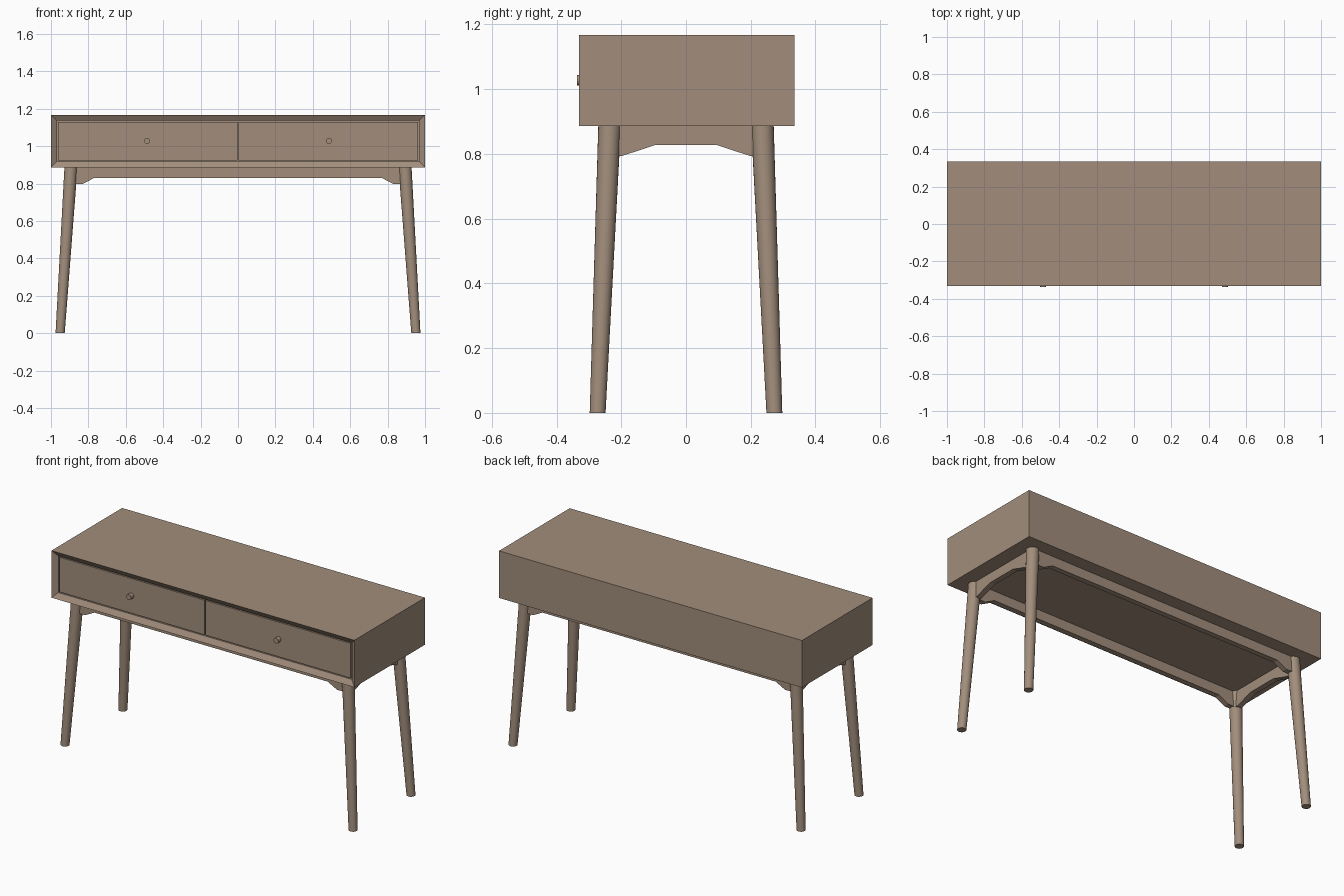
import bpy, bmesh
from mathutils import Matrix, Vector

if "Cube" in bpy.data.objects:
    bpy.data.objects.remove(bpy.data.objects["Cube"])

wood = bpy.data.materials.new("walnut_brown")
wood.diffuse_color = (0.36, 0.27, 0.2, 1)
wood.use_nodes = True
wood.node_tree.nodes["Principled BSDF"].inputs["Base Color"].default_value = wood.diffuse_color

FRONT, BACK = -0.331, 0.335
BOTTOM, TOP = 0.886, 1.167
RIM = 0.031        # width of the chamfered front frame
PANEL_Y = -0.311   # drawer front plane


def finish(bm, name, smooth=False):
    bmesh.ops.recalc_face_normals(bm, faces=bm.faces)
    mesh = bpy.data.meshes.new(name)
    bm.to_mesh(mesh)
    bm.free()
    mesh.materials.append(wood)
    obj = bpy.data.objects.new(name, mesh)
    bpy.context.collection.objects.link(obj)
    if smooth:
        bpy.context.view_layer.objects.active = obj
        obj.select_set(True)
        bpy.ops.object.shade_smooth_by_angle()
        obj.select_set(False)
    return obj


def box_bm(x0, x1, y0, y1, z0, z1):
    bm = bmesh.new()
    size = Matrix.Diagonal((x1 - x0, y1 - y0, z1 - z0, 1))
    centre = Matrix.Translation(((x0 + x1) / 2, (y0 + y1) / 2, (z0 + z1) / 2))
    bmesh.ops.create_cube(bm, size=1, matrix=centre @ size)
    return bm


def tapered_rod(name, start, end, r0, r1, sides):
    # Rod whose end caps stay level: a straight cone sheared towards its end
    bm = bmesh.new()
    a, b = Vector(start), Vector(end)
    bmesh.ops.create_cone(bm, cap_ends=True, segments=sides, radius1=r0, radius2=r1, depth=1)
    for v in bm.verts:
        t = v.co.z + 0.5
        v.co = a.lerp(b, t) + Vector((v.co.x, v.co.y, 0))
    return finish(bm, name, True)


def apron(name, half_profile, offset, thickness, along_x):
    # Mirrored rail outline, extruded through its thickness
    outline = half_profile + [(-u, z) for u, z in reversed(half_profile)]
    bm = bmesh.new()
    d0 = offset - thickness / 2

    def place(u, d, z):
        return (u, d, z) if along_x else (d, u, z)

    face = bm.faces.new([bm.verts.new(place(u, d0, z)) for u, z in outline])
    new = bmesh.ops.extrude_face_region(bm, geom=[face])["geom"]
    bmesh.ops.translate(bm, vec=place(0, thickness, 0),
                        verts=[g for g in new if isinstance(g, bmesh.types.BMVert)])
    finish(bm, name)


# Case with chamfered front frame and a drawer opening
bm = box_bm(-1, 1, FRONT, BACK, BOTTOM, TOP)
front = min(bm.faces, key=lambda f: f.calc_center_median().y)
bmesh.ops.inset_region(bm, faces=[front], thickness=RIM, use_even_offset=True)
bmesh.ops.translate(bm, vec=(0, PANEL_Y - FRONT, 0), verts=list(front.verts))
well = bmesh.ops.extrude_discrete_faces(bm, faces=[front])["faces"][0]
bmesh.ops.translate(bm, vec=(0, 0.03, 0), verts=list(well.verts))
finish(bm, "case")

for side, label in ((-1, "left"), (1, "right")):
    # Drawer fronts with narrow gaps, and round knobs
    x0, x1 = sorted((side * 0.004, side * (1 - RIM - 0.007)))
    finish(box_bm(x0, x1, PANEL_Y, PANEL_Y + 0.03,
                  BOTTOM + RIM + 0.006, TOP - RIM - 0.006), label + "_drawer")
    bm = bmesh.new()
    bmesh.ops.create_cone(bm, cap_ends=True, segments=24, radius1=0.016, radius2=0.016,
                          depth=0.026,
                          matrix=Matrix.Translation((side * 0.486, -0.323, 1.028))
                          @ Matrix.Rotation(1.5707963, 4, 'X'))
    finish(bm, label + "_knob", True)

    # Splayed tapered legs
    for depth, place in ((-1, "front"), (1, "back")):
        tapered_rod(f"{place}_{label}_leg", (side * 0.951, depth * 0.273, 0),
                    (side * 0.893, depth * 0.236, BOTTOM), 0.0245, 0.035, 24)

    # Side rails between front and back legs
    apron(label + "_apron", [(0.235, BOTTOM), (0.235, 0.793), (0.2, 0.793), (0.093, 0.828)],
          side * 0.893, 0.032, False)

# Long rails at the front and back
for depth, place in ((-1, "front"), (1, "back")):
    apron(place + "_apron",
          [(0.893, BOTTOM), (0.893, 0.797), (0.832, 0.797), (0.77, 0.829)],
          depth * 0.238, 0.032, True)
